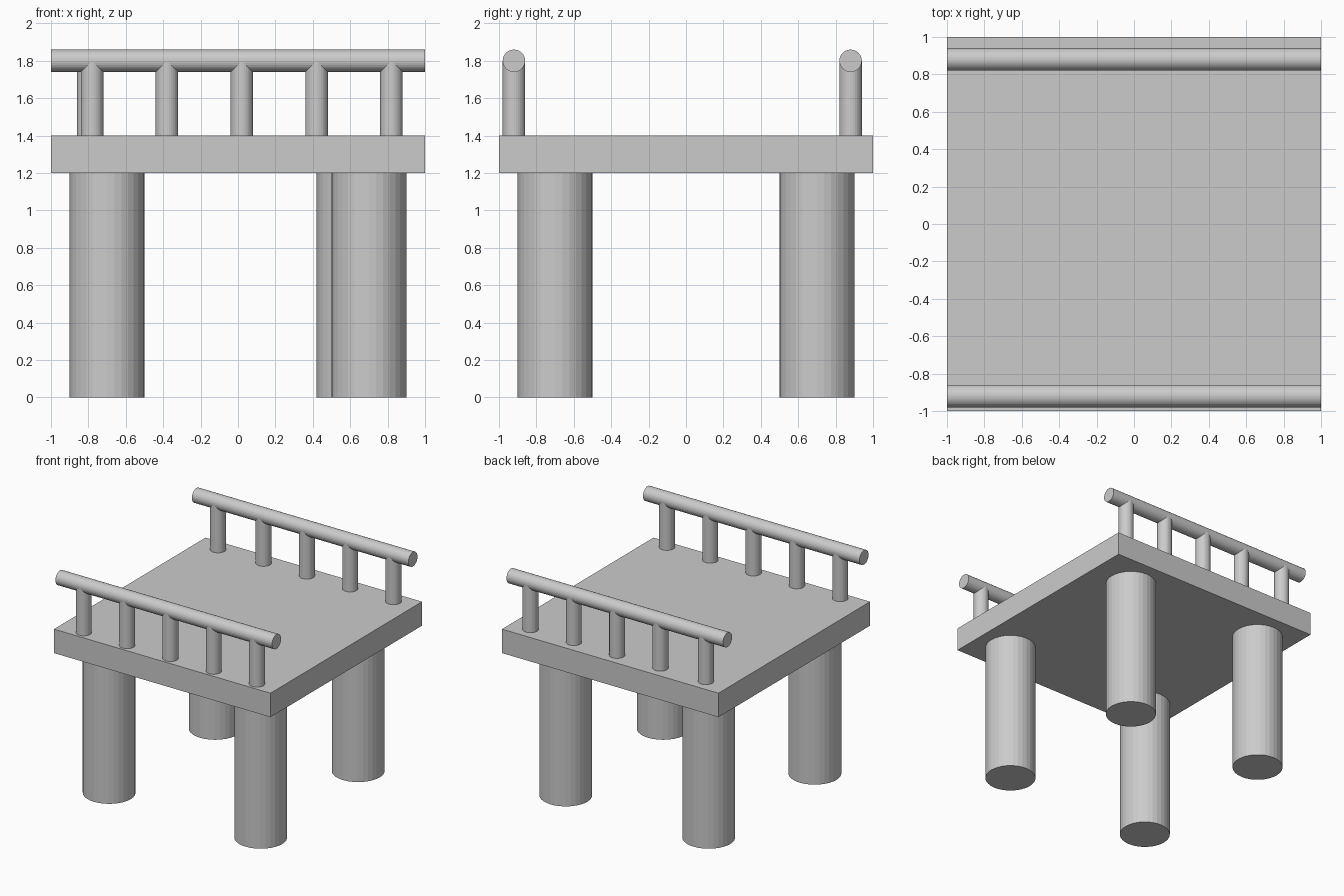
import bpy

if "Cube" in bpy.data.objects:
    bpy.data.objects.remove(bpy.data.objects["Cube"])

# Single grey for the whole model
grey = bpy.data.materials.new("grey")
grey.diffuse_color = (0.6, 0.6, 0.6, 1.0)
grey.use_nodes = True
grey.node_tree.nodes["Principled BSDF"].inputs["Base Color"].default_value = grey.diffuse_color


def finish(name):
    ob = bpy.context.object
    ob.name = name
    ob.data.materials.append(grey)
    return ob


def upright(name, x, y, z0, z1, r):
    bpy.ops.mesh.primitive_cylinder_add(
        vertices=32, radius=r, depth=z1 - z0, location=(x, y, (z0 + z1) / 2))
    return finish(name)


# Deck slab
bpy.ops.mesh.primitive_cube_add(size=1, location=(0, 0, 1.3))
deck = finish("deck")
deck.scale = (2, 2, 0.2)
bpy.ops.object.transform_apply(location=False, rotation=False, scale=True)

# Legs: the back right one stands slightly further in
legs = {
    "front_left_leg": (-0.7, -0.7),
    "front_right_leg": (0.7, -0.7),
    "back_left_leg": (-0.7, 0.7),
    "back_right_leg": (0.62, 0.7),
}
for name, (x, y) in legs.items():
    upright(name, x, y, 0, 1.2, 0.2)

# Railings: a round rail on five posts, front and back
RAIL_Z, RAIL_R = 1.8, 0.06
for side, y, first_x in (("front", -0.92, -0.78), ("back", 0.88, -0.80)):
    bpy.ops.mesh.primitive_cylinder_add(
        vertices=32, radius=RAIL_R, depth=2,
        location=(0, y, RAIL_Z), rotation=(0, 1.5707963, 0))
    finish(side + "_rail")
    for i, x in enumerate((first_x, -0.38, 0.02, 0.42, 0.82)):
        upright(f"{side}_post_{i + 1}", x, y, 1.4, RAIL_Z, RAIL_R)
